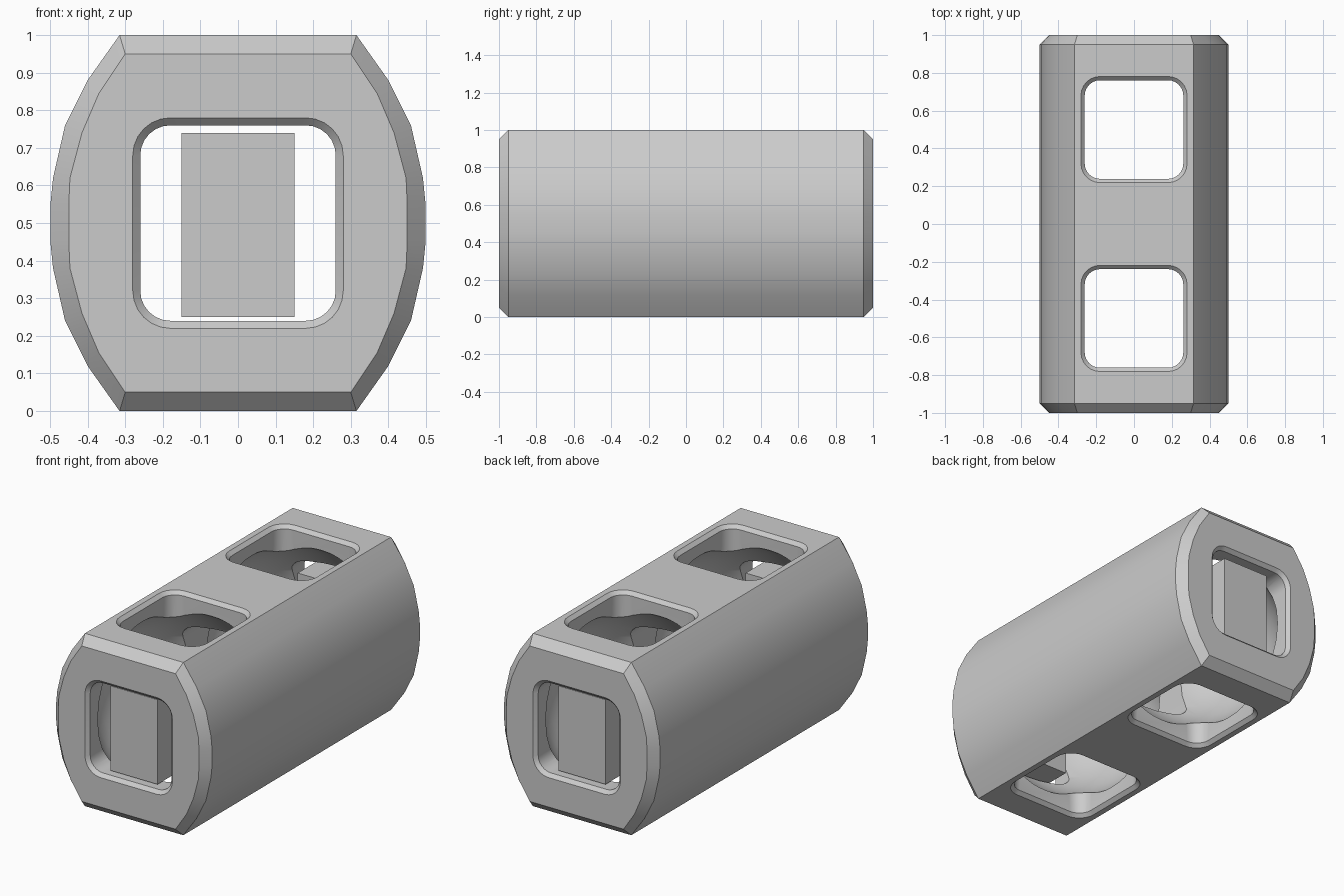
import bpy, bmesh, math
from mathutils import Vector

if "Cube" in bpy.data.objects:
    bpy.data.objects.remove(bpy.data.objects["Cube"])

grey = bpy.data.materials.new("light_grey")
grey.diffuse_color = (0.6, 0.6, 0.6, 1)
grey.use_nodes = True
grey.node_tree.nodes["Principled BSDF"].inputs["Base Color"].default_value = grey.diffuse_color


def add_object(name, bm):
    bmesh.ops.recalc_face_normals(bm, faces=bm.faces)
    mesh = bpy.data.meshes.new(name)
    bm.to_mesh(mesh)
    bm.free()
    mesh.materials.append(grey)
    ob = bpy.data.objects.new(name, mesh)
    bpy.context.collection.objects.link(ob)
    return ob


def loft(name, rings):
    """Skin equal-sized rings of points and cap both ends."""
    bm = bmesh.new()
    rows = [[bm.verts.new(p) for p in ring] for ring in rings]
    n = len(rows[0])
    for a, b in zip(rows, rows[1:]):
        for i in range(n):
            j = (i + 1) % n
            bm.faces.new((a[i], a[j], b[j], b[i]))
    bm.faces.new(rows[0])
    bm.faces.new(rows[-1])
    return add_object(name, bm)


def full_profile(quarter):
    """Mirror an upper right quarter (x, height above middle) into a loop."""
    right = quarter + [(x, -z) for x, z in reversed(quarter)]
    return right + [(-x, z) for x, z in reversed(right)]


def rounded_square(half, core=0.18, steps=6):
    pts = []
    for k, (sx, sy) in enumerate([(1, 1), (-1, 1), (-1, -1), (1, -1)]):
        for i in range(steps + 1):
            a = math.pi / 2 * (k + i / steps)
            pts.append((sx * core + (half - core) * math.cos(a),
                        sy * core + (half - core) * math.sin(a)))
    return pts


def tunnel(name, length, half, place):
    """Rounded square cutter along an axis, flared where it leaves the body."""
    flare = [(-length - .03, .05), (-length + .02, 0), (length - .02, 0), (length + .03, .05)]
    return loft(name, [[place(u, v, d) for u, v in rounded_square(half + f)]
                       for d, f in flare])


# Body with bulging sides and chamfered ends
outer = full_profile([(.315, .5), (.4, .38), (.46, .26), (.492, .12), (.499, .05)])
inner = full_profile([(.30, .45), (.37, .345), (.415, .24), (.447, .12), (.45, .05)])
body = loft("beam_body", [[(x, y, z + .5) for x, z in prof] for y, prof in
                          [(-1, inner), (-.95, outer), (.95, outer), (1, inner)]])

# Cutters: lengthwise tunnel, two upright holes and two round chambers
cutters = [tunnel("long_tunnel_cutter", 1, .26, lambda u, v, d: (u, d, v + .5))]
for side in (-1, 1):
    cutters.append(tunnel("upright_hole_cutter", .5, .261,
                          lambda u, v, d: (u, v + side * .5, d + .5)))
    bm = bmesh.new()
    bmesh.ops.create_uvsphere(bm, u_segments=32, v_segments=16, radius=.488)
    bmesh.ops.translate(bm, vec=Vector((0, side * .5, .5)), verts=bm.verts)
    cutters.append(add_object("chamber_cutter", bm))

bpy.context.view_layer.objects.active = body
body.select_set(True)
for c in cutters:
    mod = body.modifiers.new("cut", 'BOOLEAN')
    mod.operation = 'DIFFERENCE'
    mod.solver = 'EXACT'
    mod.object = c
    bpy.ops.object.modifier_apply(modifier=mod.name)
for c in cutters:
    bpy.data.objects.remove(c)
bpy.ops.object.shade_smooth_by_angle(angle=math.radians(25))

# Upright blocks just inside each end opening
for name, y in (("front_block", -.855), ("back_block", .855)):
    bm = bmesh.new()
    bmesh.ops.create_cube(bm, size=1)
    bmesh.ops.scale(bm, vec=Vector((.30, .19, .49)), verts=bm.verts)
    bmesh.ops.translate(bm, vec=Vector((0, y, .495)), verts=bm.verts)
    add_object(name, bm)
